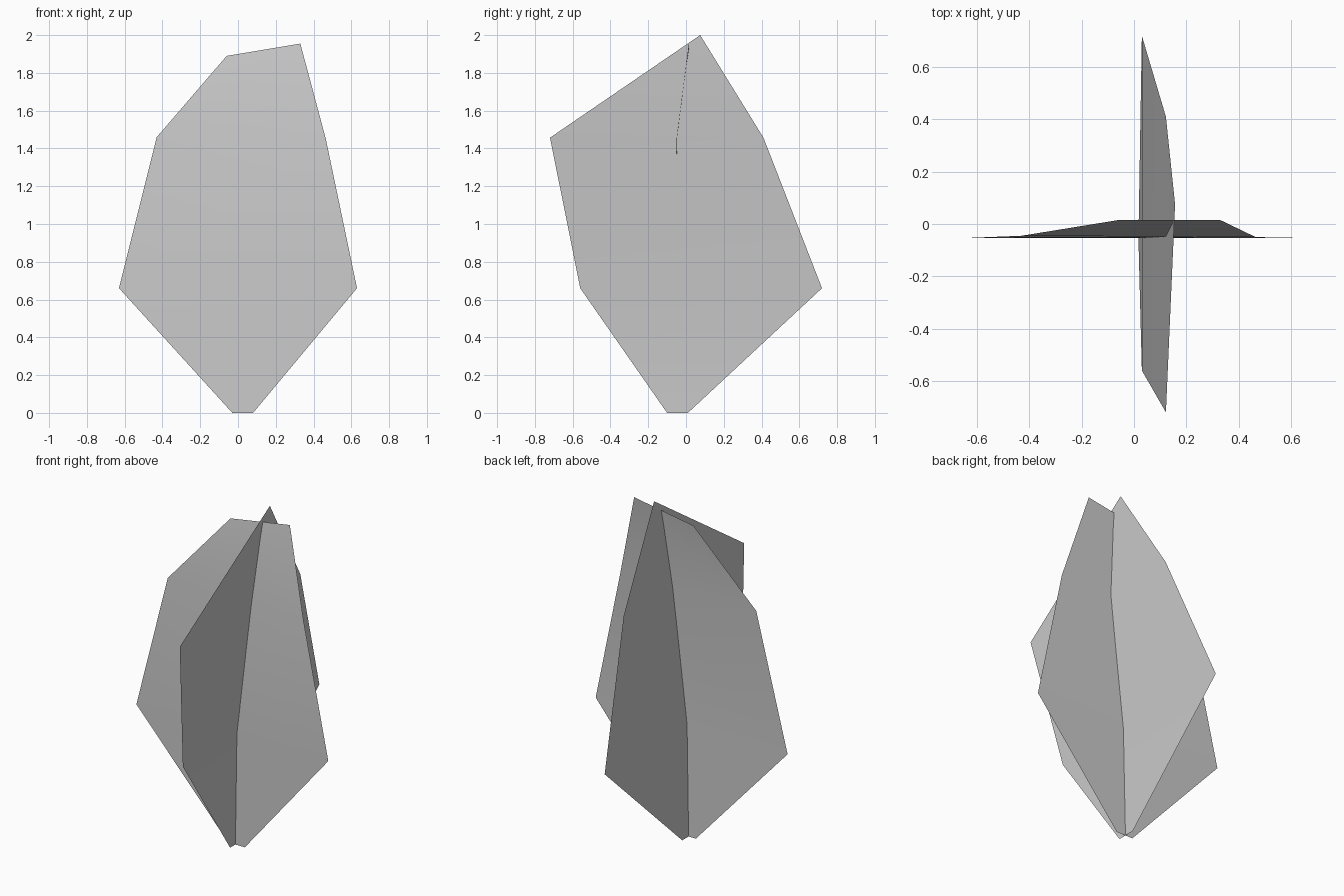
import bpy

if "Cube" in bpy.data.objects:
    bpy.data.objects.remove(bpy.data.objects["Cube"])

def leaf_card(name, rows):
    """Join successive rows of edge points into one thin bent sheet."""
    verts = [p for row in rows for p in row]
    faces, start = [], 0
    for low, high in zip(rows, rows[1:]):
        n = start + len(low)
        faces.append([start, start + 1] + list(range(n, n + len(high)))[::-1])
        start = n
    mesh = bpy.data.meshes.new(name)
    mesh.from_pydata(verts, [], faces)
    mesh.shade_smooth()
    obj = bpy.data.objects.new(name, mesh)
    bpy.context.collection.objects.link(obj)
    return obj

# Card facing the front, its tip bending back
leaf_card("front_leaf_card", [
    [(-0.03, -0.05, 0), (0.08, -0.05, 0)],
    [(-0.63, -0.053, 0.66), (0.63, -0.053, 0.66)],
    [(-0.43, -0.045, 1.46), (0.465, -0.05, 1.45)],
    [(-0.06, 0.015, 1.89), (0.33, 0.015, 1.955)],
])

# Card facing the side, leaning right and ending in a point
leaf_card("side_leaf_card", [
    [(0.018, -0.10, 0), (0.018, 0.01, 0)],
    [(0.03, -0.56, 0.66), (0.03, 0.72, 0.66)],
    [(0.122, -0.72, 1.457), (0.122, 0.41, 1.457)],
    [(0.157, 0.075, 2.0)],
])
